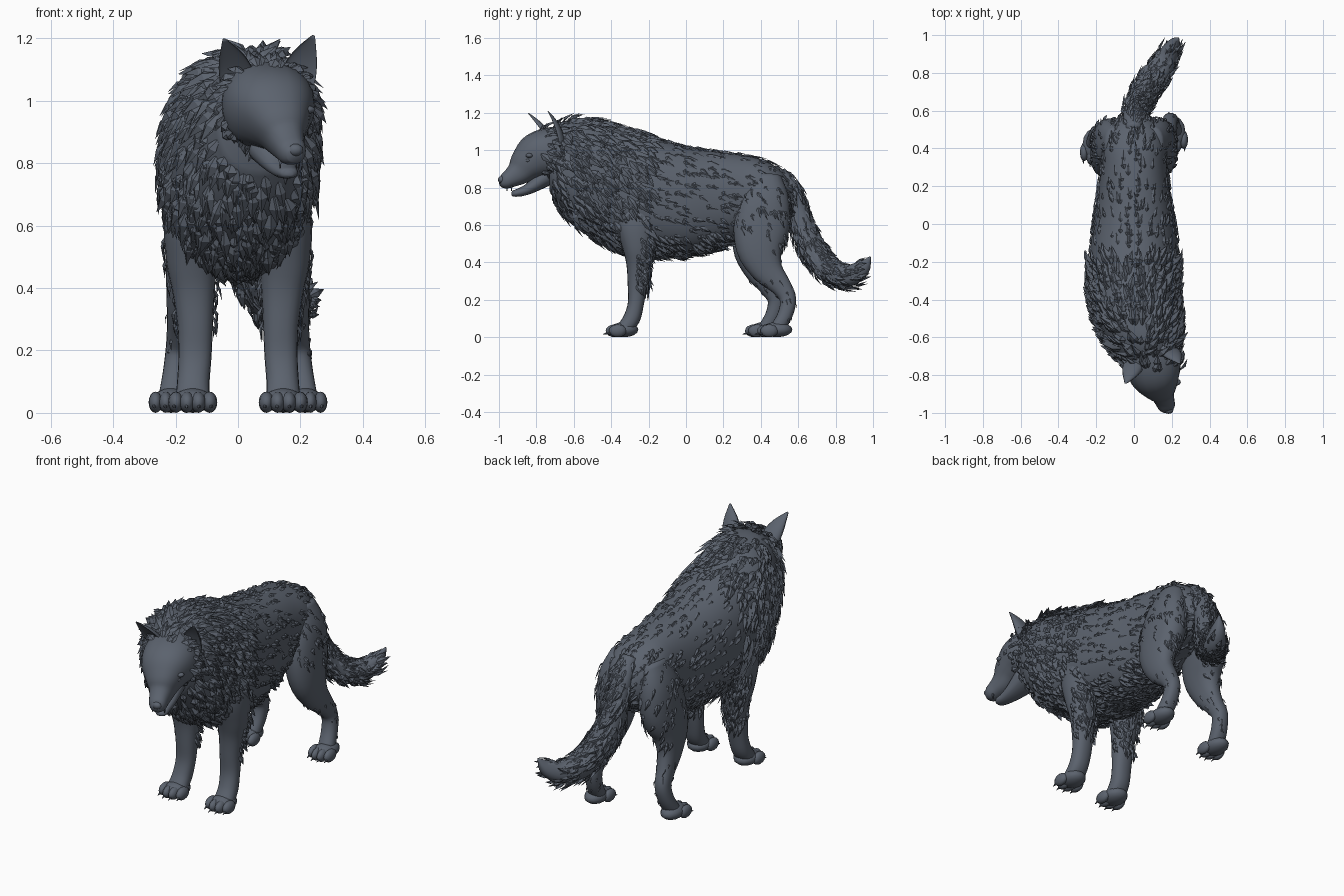
import bpy, bmesh, math, random
from mathutils import Vector, Matrix

if "Cube" in bpy.data.objects:
    bpy.data.objects.remove(bpy.data.objects["Cube"])

random.seed(4)
fur_mat = bpy.data.materials.new("slate grey fur")
fur_mat.diffuse_color = (0.105, 0.123, 0.155, 1)
fur_mat.use_nodes = True
fur_mat.node_tree.nodes["Principled BSDF"].inputs["Base Color"].default_value = fur_mat.diffuse_color


def finish(name, bm, smooth=True):
    if smooth:
        bmesh.ops.recalc_face_normals(bm, faces=bm.faces)
    me = bpy.data.meshes.new(name)
    bm.to_mesh(me)
    bm.free()
    me.materials.append(fur_mat)
    for p in me.polygons:
        p.use_smooth = smooth
    ob = bpy.data.objects.new(name, me)
    bpy.context.collection.objects.link(ob)
    return ob


def spline(pts, steps):
    """Catmull-Rom interpolation of station tuples."""
    out = []
    for i in range(len(pts) - 1):
        p0, p1, p2 = pts[max(i - 1, 0)], pts[i], pts[i + 1]
        p3 = pts[min(i + 2, len(pts) - 1)]
        for s in range(steps):
            t = s / steps
            out.append([0.5 * (2 * b + (c - a) * t + (2 * a - 5 * b + 4 * c - d) * t * t
                               + (3 * b - a - 3 * c + d) * t ** 3)
                        for a, b, c, d in zip(p0, p1, p2, p3)])
    out.append(list(pts[-1]))
    return out


def loft(name, stations, sides=20, steps=4, upright=False, cup=1.0):
    """Skin over stations (x, y, z, half width, half depth)."""
    st = spline(stations, steps)
    bm = bmesh.new()
    rings = []
    for i, (x, y, z, a, b) in enumerate(st):
        tan = (Vector(st[min(i + 1, len(st) - 1)][:3]) - Vector(st[max(i - 1, 0)][:3])).normalized()
        lat, dep = Vector((1, 0, 0)), Vector((0, 0, 1))
        if not upright:
            lat = (lat - tan * lat.dot(tan)).normalized()
            dep = tan.cross(lat)
        ring = []
        for k in range(sides):
            t = 2 * math.pi * k / sides
            c, s = math.cos(t), math.sin(t)
            u = math.copysign(abs(c) ** 0.87, c) * max(a, 0.002)
            v = math.copysign(abs(s) ** 0.87, s) * max(b, 0.002)
            off = dep * v
            if off.y < 0:
                off *= cup
            ring.append(bm.verts.new(Vector((x, y, z)) + lat * u + off))
        rings.append(ring)
    for r0, r1 in zip(rings, rings[1:]):
        for k in range(sides):
            bm.faces.new((r0[k], r0[(k + 1) % sides], r1[(k + 1) % sides], r1[k]))
    bm.faces.new(rings[0])
    bm.faces.new(rings[-1])
    return finish(name, bm)


def ball(bm, pos, size):
    bmesh.ops.create_uvsphere(bm, u_segments=12, v_segments=8, radius=1,
                              matrix=Matrix.Translation(pos) @ Matrix.Diagonal((*size, 1)))


def fur(name, src, count, flow, keep, length, width, lift):
    """Scatter ridged leaf-shaped tufts over a part, combed along flow."""
    me = src.data
    polys = [p for p in me.polygons if keep(p.center)]
    bm = bmesh.new()
    for p in random.choices(polys, weights=[p.area for p in polys], k=count):
        w = [random.random() for _ in p.vertices]
        pos = sum((me.vertices[i].co * f for i, f in zip(p.vertices, w)), Vector()) / sum(w)
        n = p.normal
        d = Vector(flow(pos)) + Vector([random.uniform(-.25, .25) for _ in range(3)])
        d = d - n * d.dot(n)
        if d.length < 0.1:
            continue
        d.normalize()
        side = d.cross(n)
        ln, wd = length * random.uniform(.6, 1.25), width * random.uniform(.7, 1.2)
        d = d + n * lift * random.uniform(.5, 1.3)
        root = bm.verts.new(pos - n * 0.008)
        mid = pos + d * ln * 0.45
        l, r = bm.verts.new(mid + side * wd), bm.verts.new(mid - side * wd)
        ridge = bm.verts.new(mid + n * wd * 0.6)
        tip = bm.verts.new(pos + d * ln - n * ln * 0.05)
        for f in ((root, ridge, l), (root, r, ridge), (l, ridge, tip), (ridge, r, tip)):
            bm.faces.new(f)
    return finish(name, bm, False)


# Torso: (x, y, top, bottom, half width) sections
sections = [(.07, -.73, 1.11, .78, .13), (.05, -.63, 1.155, .65, .19), (.02, -.5, 1.155, .55, .225),
            (0, -.38, 1.125, .48, .235), (0, -.2, 1.075, .445, .235), (0, 0, 1.02, .44, .22),
            (0, .15, .995, .475, .195), (0, .3, .975, .53, .175), (0, .42, .945, .57, .17),
            (0, .52, .88, .6, .13), (0, .575, .8, .66, .07)]
torso = loft("torso", [(x, y, (t + b) / 2, w, (t - b) / 2) for x, y, t, b, w in sections],
             sides=32, upright=True)

# Head, lower jaw and ears, turned towards +x
head = loft("head", [(.07, -.64, 1.0, .13, .13), (.095, -.73, .985, .148, .135),
                     (.115, -.80, .96, .135, .128), (.135, -.855, .92, .098, .097),
                     (.15, -.895, .88, .066, .07), (.163, -.935, .852, .052, .052),
                     (.175, -.97, .832, .044, .04), (.182, -.993, .825, .024, .022)])
loft("lower_jaw", [(.11, -.76, .85, .08, .05), (.135, -.83, .80, .055, .032),
                   (.15, -.88, .777, .04, .024), (.163, -.92, .768, .03, .017),
                   (.166, -.932, .768, .01, .008)], sides=14)
loft("left_ear", [(.01, -.73, 1.03, .055, .04), (-.005, -.76, 1.085, .056, .034),
                  (-.022, -.80, 1.14, .04, .024), (-.045, -.845, 1.197, .005, .004)], cup=-.3)
loft("right_ear", [(.18, -.68, 1.03, .055, .04), (.195, -.69, 1.085, .056, .034),
                   (.215, -.71, 1.145, .04, .024), (.242, -.74, 1.208, .005, .004)], cup=-.3)
bm = bmesh.new()
ball(bm, (.183, -.985, .842), (.026, .02, .02))
finish("nose", bm)
bm = bmesh.new()
for pos in ((.075, -.893, .945), (.212, -.845, .945)):
    ball(bm, pos, (.02, .016, .012))
    ball(bm, (pos[0], pos[1] + .008, pos[2] + .026), (.036, .022, .015))
finish("eyes_and_brows", bm)
bm = bmesh.new()
for dx, dy in ((-.03, -.012), (.03, .012)):     # fangs
    bmesh.ops.create_cone(bm, segments=6, radius1=.002, radius2=.007, depth=.035, cap_ends=True,
                          matrix=Matrix.Translation((.165 + dx, -.945 + dy, .80)))
finish("fangs", bm)


def paw(name, x, front, back, half):
    """Paw with sole, four toes and claws."""
    bm = bmesh.new()
    mid = (front + back) / 2
    ball(bm, (x, mid + .02, .04), (half * .85, (back - front) * .42, .04))
    for k in range(4):
        u = (k - 1.5) / 1.5
        y = front + .055 + .025 * abs(u)
        ball(bm, (x + u * half * .72, y, .034), (half * .33, .048, .034))
        bmesh.ops.create_cone(bm, segments=6, radius1=.009, radius2=.001, depth=.035, cap_ends=True,
                              matrix=Matrix.Translation((x + u * half * .78, y - .045, .02))
                              @ Matrix.Rotation(math.radians(105), 4, 'X'))
    finish(name, bm)


# Legs: mirrored; the left hind foot steps forward
for side, s in (("right", 1), ("left", -1)):
    fore = loft(side + "_front_leg",
                [(s * .13, -.28, .78, .07, .11), (s * .145, -.27, .62, .09, .11),
                 (s * .148, -.258, .49, .083, .085), (s * .142, -.255, .39, .068, .064),
                 (s * .137, -.26, .28, .057, .052), (s * .138, -.268, .18, .053, .043),
                 (s * .143, -.29, .10, .052, .045), (s * .145, -.33, .045, .055, .04)])
    paw(side + "_front_paw", s * .145, -.445, -.26, .075)
    step = 0 if s > 0 else -.065
    hind = loft(side + "_hind_leg",
                [(s * .09, .43, .86, .06, .08), (s * .12, .425, .74, .085, .13),
                 (s * .14, .405, .6, .085, .15), (s * .16, .395 + step * .3, .47, .072, .125),
                 (s * .175, .435 + step * .6, .36, .054, .085), (s * .185, .51 + step, .27, .043, .055),
                 (s * .192, .545 + step, .2, .04, .044), (s * .2, .53 + step, .12, .042, .04),
                 (s * .21, .49 + step, .05, .045, .038)])
    paw(side + "_hind_paw", s * .215, .365 + step, .565 + step, .068)
    down = lambda c: (0, .5, -1)
    fur(side + "_elbow_fur", fore, 110, down, lambda c: .28 < c.z < .6 and c.y > -.27, .08, .013, .22)
    fur(side + "_thigh_fur", hind, 130, down, lambda c: c.z > .42 and (c.y > .42 or c.z > .6), .07, .011, .12)
    fur(side + "_shin_fur", hind, 25, down, lambda c: .1 < c.z < .35, .05, .007, .1)

# Tail, curving to +x
tail = loft("tail", [(0, .49, .87, .045, .05), (0, .56, .785, .058, .05), (.01, .605, .66, .062, .055),
                     (.03, .645, .53, .07, .065), (.07, .715, .41, .07, .068), (.12, .79, .345, .07, .065),
                     (.17, .875, .33, .058, .058), (.21, .945, .37, .035, .042), (.235, .985, .43, .004, .004)])


def tail_flow(c):
    t = (c.y - .55) / .45
    return (.3, .3 + .7 * t, -1 + 1.5 * t)


fur("tail_fur", tail, 420, tail_flow, lambda c: c.y < .9, .09, .014, .15)

# Coat: heavy mane, cheek ruff, short back hair, belly fringe
fur("mane", torso, 1150, lambda c: (0, .65, -.75), lambda c: c.y < -.2, .105, .021, .24)
fur("cheek_ruff", head, 170, lambda c: ((c.x - .1) * 2, .8, -.6), lambda c: c.y > -.8, .085, .018, .3)
fur("back_hair", torso, 600, lambda c: (0, 1, -.45), lambda c: c.y >= -.22, .075, .012, .13)
fur("belly_fringe", torso, 330, lambda c: (0, .7, -.7), lambda c: c.z < .56 and -.5 < c.y < .25, .085, .014, .3)
